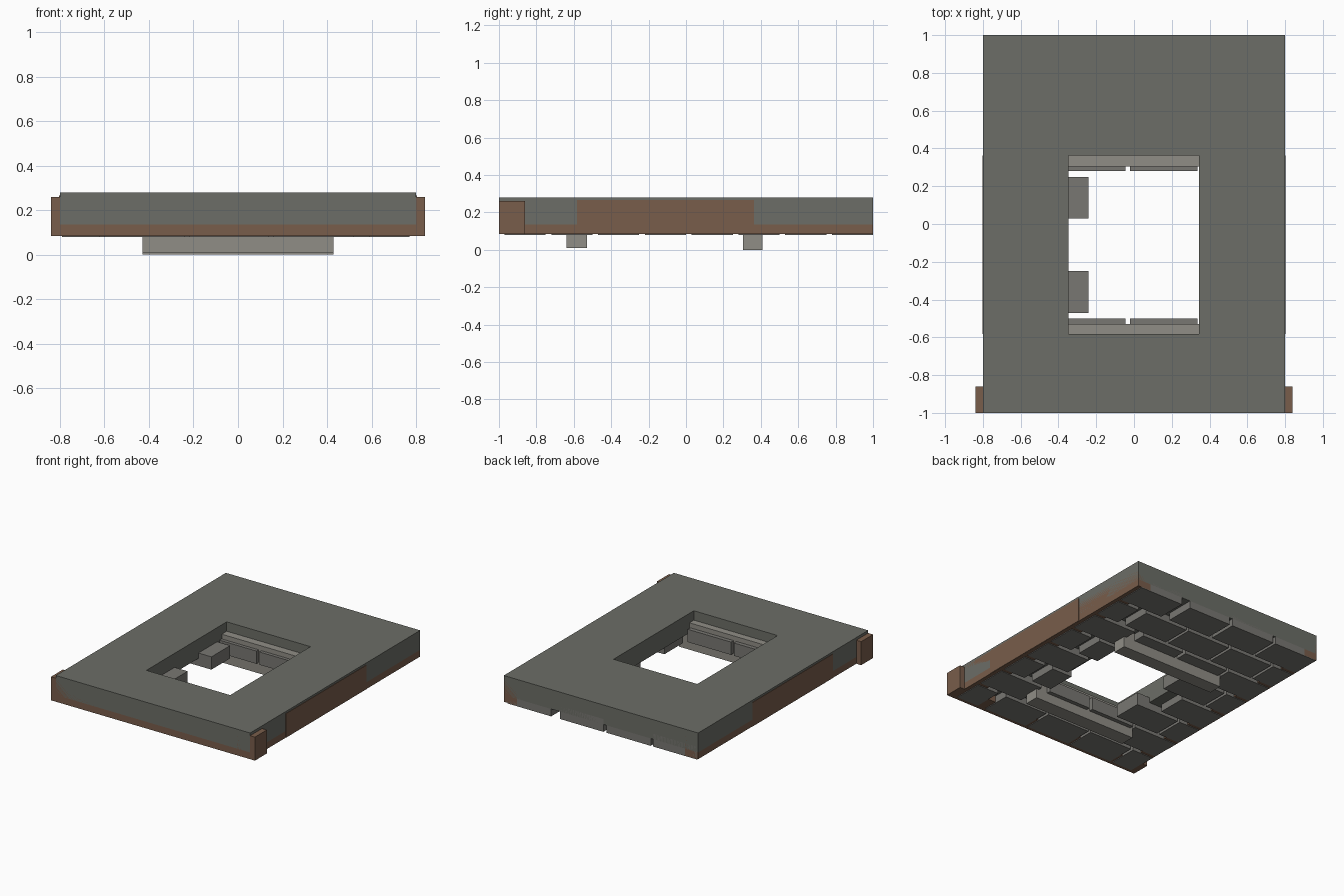
import bpy, bmesh

if "Cube" in bpy.data.objects:
    bpy.data.objects.remove(bpy.data.objects["Cube"])


def material(name, rgb):
    m = bpy.data.materials.new(name)
    m.diffuse_color = (*rgb, 1)
    m.use_nodes = True
    m.node_tree.nodes["Principled BSDF"].inputs["Base Color"].default_value = m.diffuse_color
    return m


PLASTER = material("plaster", (0.15, 0.155, 0.135))
STONE = material("stone", (0.28, 0.27, 0.24))
BRICK = material("brick", (0.19, 0.185, 0.17))
WOOD = material("wood", (0.19, 0.11, 0.07))


# One object made of axis-aligned boxes given as (x0, x1, y0, y1, z0, z1)
def boxes(name, specs, mat):
    bm = bmesh.new()
    for x0, x1, y0, y1, z0, z1 in specs:
        made = bmesh.ops.create_cube(bm, size=1)["verts"]
        for v in made:
            v.co = ((x0 + x1) / 2 + v.co.x * (x1 - x0),
                    (y0 + y1) / 2 + v.co.y * (y1 - y0),
                    (z0 + z1) / 2 + v.co.z * (z1 - z0))
    me = bpy.data.meshes.new(name)
    bm.to_mesh(me)
    bm.free()
    me.materials.append(mat)
    ob = bpy.data.objects.new(name, me)
    bpy.context.collection.objects.link(ob)
    return ob


WX0, WX1, WY0, WY1 = -0.347, 0.343, -0.582, 0.363   # window opening

# Wall panel: outer and inner outlines bridged into one frame
bm = bmesh.new()
rings = []
for z in (0.135, 0.28):
    for x0, x1, y0, y1 in ((-0.8, 0.8, -1, 1), (WX0, WX1, WY0, WY1)):
        rings.append([bm.verts.new(c) for c in
                      ((x0, y0, z), (x1, y0, z), (x1, y1, z), (x0, y1, z))])
for a, b in ((0, 1), (1, 3), (3, 2), (2, 0)):
    for i in range(4):
        j = (i + 1) % 4
        bm.faces.new((rings[a][i], rings[a][j], rings[b][j], rings[b][i]))
bmesh.ops.recalc_face_normals(bm, faces=bm.faces)
me = bpy.data.meshes.new("wall_panel")
bm.to_mesh(me)
bm.free()
me.materials.append(PLASTER)
bpy.context.collection.objects.link(bpy.data.objects.new("wall_panel", me))

# Timber: base beam, side posts, and their exposed middle parts
boxes("base_beam", [(-0.84, 0.84, -1, -0.86, 0.085, 0.26)], WOOD)
for side, s in (("left", -1), ("right", 1)):
    xa, xb = sorted((s * 0.69, s * 0.8))
    boxes(side + "_post", [(xa, xb, -1, 1, 0.085, 0.265)], WOOD)
    xa, xb = sorted((s * 0.7, s * 0.803))
    boxes(side + "_post_face", [(xa, xb, WY0, WY1, 0.086, 0.265)], WOOD)

# Stone lintel and sill of the window
boxes("window_lintel", [(-0.43, 0.43, 0.305, 0.408, 0.0, 0.21)], STONE)
boxes("window_sill", [(-0.43, 0.43, -0.64, -0.53, 0.01, 0.21)], STONE)

# Brick courses in running bond, leaving the window free
EVEN = [(-0.79, -0.43), (-0.41, -0.045), (-0.02, 0.336), (0.41, 0.77)]
ODD = [(-0.79, -0.62), (-0.60, -0.24), (-0.22, 0.14), (0.16, 0.52), (0.59, 0.77)]
for row in range(8):
    y0 = -0.97 + row * 0.25
    specs = []
    for a, b in (ODD, EVEN)[row % 2]:
        if 2 <= row <= 4 and a > -0.42 and b < 0.55:
            if b < WX1:
                continue
            a = WX1 + 0.01
        specs.append((a, b, y0, y0 + 0.22, 0.08, 0.175))
    boxes("brick_course_%d" % (row + 1), [s for s in specs], BRICK)
